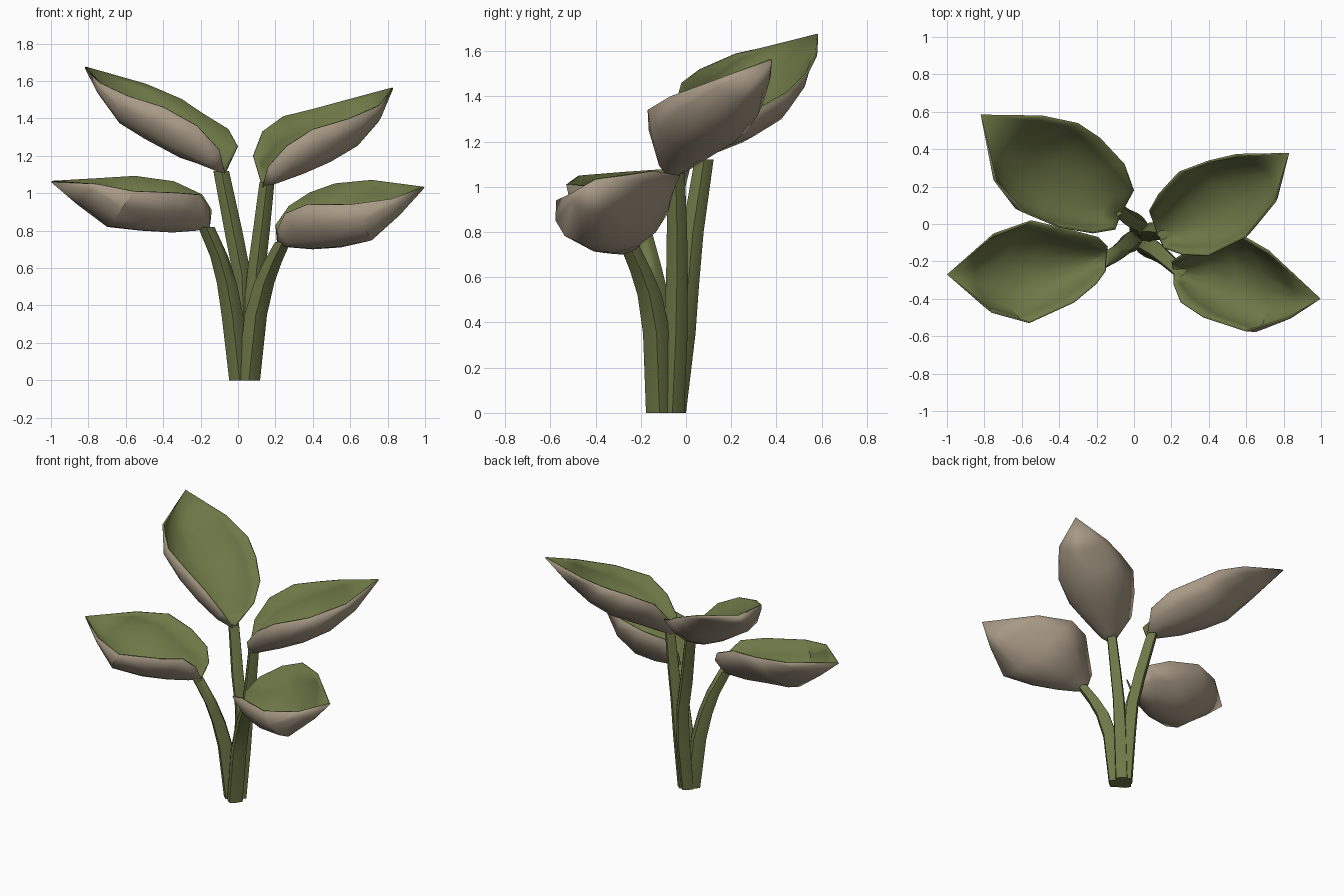
import bpy, bmesh
from math import sin, cos, pi, copysign
from mathutils import Vector

cube = bpy.data.objects.get("Cube")
if cube:
    bpy.data.objects.remove(cube)


def material(name, color):
    mat = bpy.data.materials.new(name)
    mat.use_nodes = True
    mat.diffuse_color = color
    bsdf = next(n for n in mat.node_tree.nodes if n.type == 'BSDF_PRINCIPLED')
    bsdf.inputs["Base Color"].default_value = color
    bsdf.inputs["Roughness"].default_value = 0.8
    return mat


green = material("leaf green", (0.155, 0.185, 0.062, 1))
tan = material("underside tan", (0.39, 0.32, 0.235, 1))

# Section shape from leaf base to tip: below 1 is boxy, above 1 is keeled
SECTION_POWERS = (0.85, 0.85, 0.85, 1, 1.4)


def loft(name, rows, closed, mats, angle):
    """Skin rows of points with quads; closed rows become a capped tube."""
    bm = bmesh.new()
    grid = [[bm.verts.new(p) for p in row] for row in rows]
    count = len(rows[0])
    for low, high in zip(grid, grid[1:]):
        for i in range(count if closed else count - 1):
            j = (i + 1) % count
            bm.faces.new((low[i], low[j], high[j], high[i]))
    if closed:
        bm.faces.new(grid[0][::-1])
        bm.faces.new(grid[-1])
    bmesh.ops.remove_doubles(bm, verts=bm.verts[:], dist=0.0005)
    bm.normal_update()
    # Open blades must face downwards so the shell grows upwards
    if not closed and sum(f.normal.z * f.calc_area() for f in bm.faces) > 0:
        bmesh.ops.reverse_faces(bm, faces=bm.faces[:])
    mesh = bpy.data.meshes.new(name)
    bm.to_mesh(mesh)
    bm.free()
    for mat in mats:
        mesh.materials.append(mat)
    obj = bpy.data.objects.new(name, mesh)
    bpy.context.collection.objects.link(obj)
    bpy.ops.object.select_all(action='DESELECT')
    obj.select_set(True)
    bpy.context.view_layer.objects.active = obj
    bpy.ops.object.shade_smooth_by_angle(angle=angle)
    return obj


def shaped(value, power):
    return copysign(abs(value) ** power, value)


def leaf(name, base, tip, back, keel, front):
    """Cupped blade: rounded sections between two rims and a keel."""
    base, tip = Vector(base), Vector(tip)
    angles = [pi * (i / 8 - 0.5) for i in range(9)]
    rows = [[base] * 9]
    for b, k, f, power in zip(back, keel, front, SECTION_POWERS):
        b, k, f = Vector(b), Vector(k), Vector(f)
        centre, half = (b + f) / 2, (f - b) / 2
        rows.append([centre + half * shaped(sin(a), power)
                     + (k - centre) * shaped(cos(a), power) for a in angles])
    rows.append([tip] * 9)
    obj = loft(name, rows, False, (tan, green), 0.7)
    shell = obj.modifiers.new("thickness", 'SOLIDIFY')
    shell.thickness = 0.01
    shell.offset = -1
    shell.material_offset = 1
    shell.material_offset_rim = 1


def stem(name, path):
    """Stalk with a rounded diamond section through (x, y, z, radius) points."""
    rows = []
    for x, y, z, r in path:
        radii = [r * (0.82 if i % 2 else 1) for i in range(8)]
        rows.append([Vector((x + s * cos(i * pi / 4), y + s * sin(i * pi / 4), z))
                     for i, s in enumerate(radii)])
    loft(name, rows, True, (green,), 1.2)


# Upper leaves
leaf("upper_right_leaf", (-.07, .05, 1.1), (-.82, .585, 1.67),
     back=[(0, .18, 1.25), (-.05, .32, 1.34), (-.18, .46, 1.42), (-.3, .54, 1.5), (-.49, .58, 1.58)],
     keel=[(-.16, .09, 1.14), (-.31, .17, 1.19), (-.46, .25, 1.27), (-.59, .31, 1.36), (-.71, .39, 1.5)],
     front=[(-.1, -.03, 1.23), (-.22, -.05, 1.36), (-.4, -.02, 1.46), (-.59, .06, 1.52), (-.74, .22, 1.59)])
leaf("upper_left_leaf", (.13, -.07, 1.03), (.83, .38, 1.56),
     back=[(.08, .07, 1.2), (.13, .16, 1.33), (.24, .28, 1.41), (.4, .34, 1.45), (.55, .375, 1.49)],
     keel=[(.2, -.02, 1.06), (.33, .05, 1.11), (.47, .12, 1.17), (.61, .19, 1.25), (.73, .27, 1.37)],
     front=[(.16, -.13, 1.14), (.26, -.165, 1.25), (.4, -.17, 1.34), (.6, -.07, 1.4), (.76, .12, 1.47)])

# Lower leaves
leaf("lower_right_leaf", (-.15, -.19, .82), (-1, -.27, 1.06),
     back=[(-.14, -.12, .91), (-.19, -.07, .99), (-.34, -.03, 1.06), (-.55, .02, 1.09), (-.75, -.05, 1.08)],
     keel=[(-.22, -.21, .8), (-.35, -.24, .79), (-.52, -.26, .8), (-.7, -.26, .82), (-.86, -.27, .94)],
     front=[(-.15, -.25, .92), (-.2, -.32, .99), (-.32, -.42, 1), (-.56, -.53, 1.01), (-.76, -.475, 1.05)])
leaf("lower_left_leaf", (.21, -.25, .72), (.998, -.4, 1.03),
     back=[(.2, -.2, .83), (.27, -.15, .93), (.38, -.05, 1), (.52, -.025, 1.05), (.72, -.14, 1.07)],
     keel=[(.28, -.27, .71), (.4, -.28, .7), (.55, -.31, .71), (.71, -.36, .75), (.86, -.38, .88)],
     front=[(.21, -.32, .81), (.25, -.42, .89), (.37, -.5, .94), (.6, -.575, .94), (.82, -.51, .97)])

# Stems
stem("upper_right_stem", [(.025, -.05, 0, .05), (.03, -.01, .35, .052), (.02, .01, .57, .048),
                          (-.025, .03, .8, .048), (-.09, .08, 1.12, .042)])
stem("upper_left_stem", [(.055, -.06, 0, .052), (.08, -.045, .35, .052), (.1, -.04, .6, .048),
                         (.125, -.04, .8, .045), (.155, -.045, 1.06, .04)])
stem("lower_right_stem", [(.008, -.09, 0, .055), (-.03, -.1, .35, .058), (-.06, -.13, .52, .053),
                          (-.1, -.16, .66, .048), (-.17, -.2, .82, .044)])
stem("lower_left_stem", [(.058, -.117, 0, .06), (.095, -.13, .35, .06), (.14, -.16, .52, .054),
                         (.185, -.2, .63, .048), (.24, -.25, .74, .042)])
